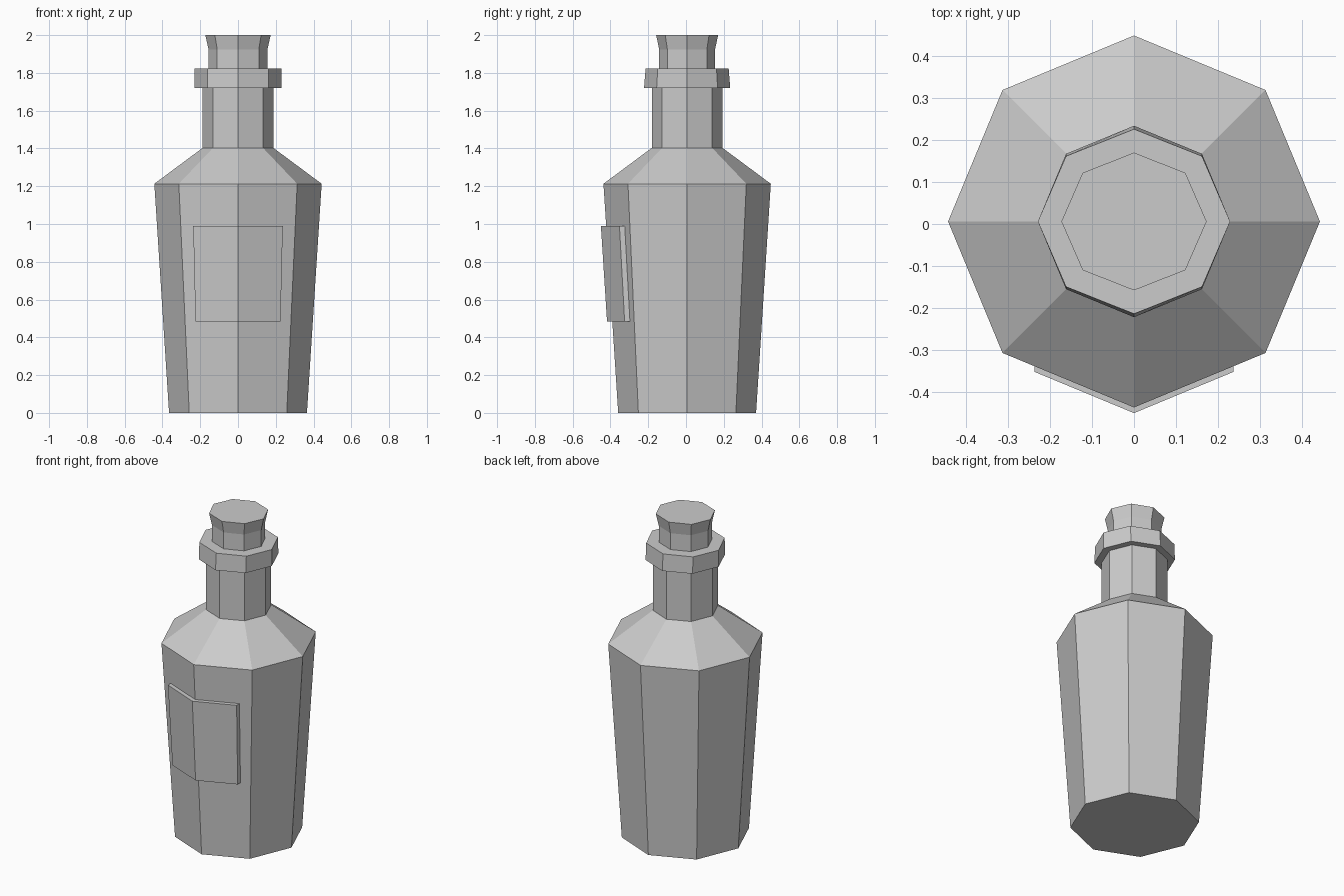
import bpy, bmesh
from math import cos, sin, pi

if "Cube" in bpy.data.objects:
    bpy.data.objects.remove(bpy.data.objects["Cube"])

SIDES = 8
CY = 0.006  # bottle axis sits slightly back because the label projects forward


def make_object(name, bm):
    bmesh.ops.recalc_face_normals(bm, faces=bm.faces[:])
    mesh = bpy.data.meshes.new(name)
    bm.to_mesh(mesh)
    bm.free()
    obj = bpy.data.objects.new(name, mesh)
    bpy.context.collection.objects.link(obj)
    return obj


def lathe(name, rings):
    """Capped octagonal stack; each ring is (x radius, y radius, z)."""
    bm = bmesh.new()
    loops = [[bm.verts.new((rx * cos(2 * pi * i / SIDES),
                            CY + ry * sin(2 * pi * i / SIDES), z))
              for i in range(SIDES)] for rx, ry, z in rings]
    for a, b in zip(loops, loops[1:]):
        for i in range(SIDES):
            j = (i + 1) % SIDES
            bm.faces.new((a[i], a[j], b[j], b[i]))
    bm.faces.new(loops[0])
    bm.faces.new(loops[-1])
    return make_object(name, bm)


# Tapered body, sloped shoulder and straight neck
lathe("bottle_body", [(0.365, 0.365, 0), (0.443, 0.443, 1.213),
                      (0.187, 0.187, 1.403), (0.187, 0.187, 1.73)])

# Lip collar around the neck
lathe("neck_collar", [(0.229, 0.228, 1.72), (0.229, 0.220, 1.823)])

# Flared stopper
lathe("stopper", [(0.156, 0.148, 1.78), (0.156, 0.148, 1.925),
                  (0.173, 0.164, 2.0)])


# Label folded over the front edge of the body
def label_row(bm, half_width, radius, z, depth):
    slope = math_slope
    return [bm.verts.new((x, CY - (radius - abs(x) * slope) - depth, z))
            for x in (-half_width, 0, half_width)]


math_slope = (1 - sin(pi / 4)) / cos(pi / 4)
bm = bmesh.new()
rows = []
for depth in (-0.004, 0.028):
    rows.append((label_row(bm, 0.225, 0.396, 0.483, depth),
                 label_row(bm, 0.237, 0.4285, 0.99, depth)))
(ib, it), (ob, ot) = rows
for i in range(2):
    for a, b in ((ob, ot), (it, ib), (ot, it), (ib, ob)):
        bm.faces.new((a[i], a[i + 1], b[i + 1], b[i]))
for i in (0, 2):
    bm.faces.new((ib[i], ob[i], ot[i], it[i]))
make_object("front_label", bm)
